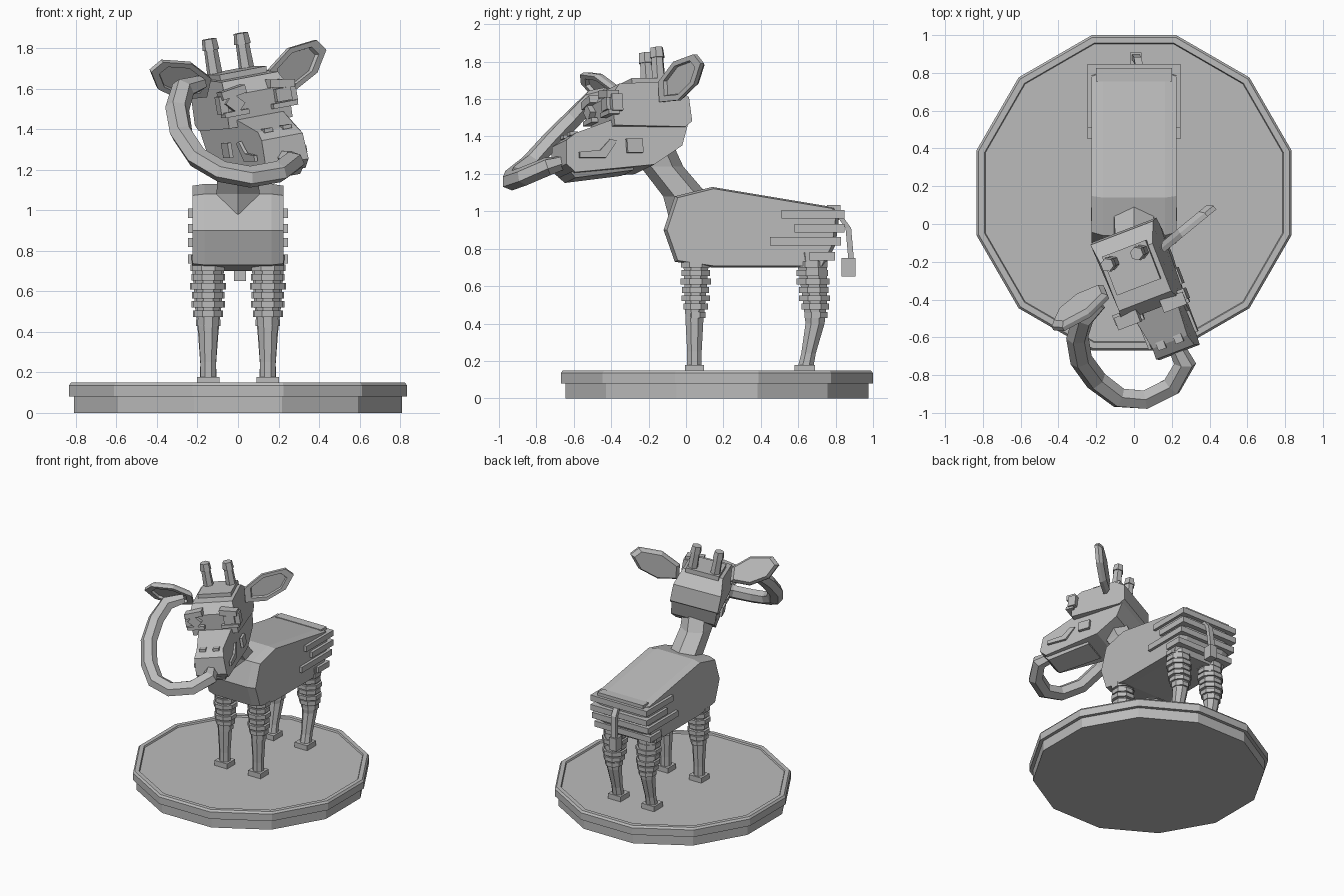
import bpy, bmesh
from math import cos, sin, pi, radians
from mathutils import Matrix, Vector

if "Cube" in bpy.data.objects:
    bpy.data.objects.remove(bpy.data.objects["Cube"])

grey = bpy.data.materials.new("stone_grey")
grey.use_nodes = True
grey.diffuse_color = (0.5, 0.5, 0.5, 1)
grey.node_tree.nodes["Principled BSDF"].inputs["Base Color"].default_value = (0.5, 0.5, 0.5, 1)

# Placement of the turned and tilted head
HEAD = (Matrix.Translation((0.02, -0.24, 1.52)) @ Matrix.Rotation(radians(21), 4, 'Z')
        @ Matrix.Rotation(radians(-10), 4, 'Y'))
WORLD = Matrix()


def skin(name, rings, matrix=WORLD):
    """Join equal-length rings of points into a capped solid."""
    bm = bmesh.new()
    loops = [[bm.verts.new(matrix @ Vector(p)) for p in r] for r in rings]
    n = len(loops[0])
    for a, b in zip(loops, loops[1:]):
        for i in range(n):
            bm.faces.new((a[i], a[(i + 1) % n], b[(i + 1) % n], b[i]))
    bm.faces.new(loops[0][::-1])
    bm.faces.new(loops[-1])
    bmesh.ops.recalc_face_normals(bm, faces=bm.faces)
    mesh = bpy.data.meshes.new(name)
    bm.to_mesh(mesh)
    bm.free()
    mesh.materials.append(grey)
    obj = bpy.data.objects.new(name, mesh)
    bpy.context.collection.objects.link(obj)
    return obj


def box(name, centre, size, matrix=WORLD, spin=0):
    x, y, z = (s / 2 for s in size)
    m = matrix @ Matrix.Translation(centre) @ Matrix.Rotation(radians(spin), 4, 'Y')
    return skin(name, [[(-x, -y, h), (x, -y, h), (x, y, h), (-x, y, h)] for h in (-z, z)], m)


def column(name, stages, sides=8, matrix=WORLD):
    """Stack of flat rings, each stage being x, y, z, radius."""
    step = 2 * pi / sides
    return skin(name, [[(x + r * cos((i + .5) * step), y + r * sin((i + .5) * step), z)
                        for i in range(sides)] for x, y, z, r in stages], matrix)


def slab(name, profile, widths, matrix=WORLD):
    """Side profile given a half width at every point."""
    return skin(name, [[(s * w, y, z) for (y, z), w in zip(profile, widths)]
                       for s in (-1, 1)], matrix)


# Twelve-sided plinth with a recessed top
column("plinth", [(0, .165, z, r) for z, r in (
    (0, .838), (.08, .838), (.08, .864), (.135, .864), (.15, .852), (.15, .82), (.138, .815))], 12)

# Barrel of the body with narrow chamfered flanks
trunk = [(-.12, .90), (-.06, 1.08), (.14, 1.13), (.80, 1.02), (.82, .98),
         (.80, .82), (.74, .70), (.14, .70), (-.06, .73)]
rings = []
for x, k in ((-.225, .96), (-.165, 1), (.165, 1), (.225, .96)):
    rings.append([(x, .35 + (y - .35) * k, .9 + (z - .9) * k) for y, z in trunk])
skin("body", rings)

# Raised stripes wrapping the rump
for z, start, back in ((.985, .51, .84), (.91, .58, .84), (.84, .45, .82), (.76, .66, .79)):
    for s in (-1, 1):
        box("rump_stripe_side", (s * .227, (start + back) / 2, z), (.04, back - start, .045))
    box("rump_stripe_back", (0, back - .02, z), (.494, .055, .045))
box("rump_stripe_top", (0, .79, 1.02), (.40, .07, .025))

# Tail and tuft
for a, b in (((.03, .80, 1.0), (.02, .865, .91)), ((.02, .865, .91), (.01, .88, .74))):
    skin("tail", [[(p[0] + dx, p[1] + dy, p[2]) for dx, dy in
                   ((-.02, -.012), (.02, -.012), (.02, .018), (-.02, .018))] for p in (a, b)])
box("tail_tuft", (.01, .87, .70), (.06, .075, .10))

# Legs with banded thighs and block hooves
for s in (-1, 1):
    x = s * .147
    column("front_leg", [(x, .045, .17, .042), (x, .045, .25, .042), (x, .045, .42, .052),
                         (x, .05, .55, .062), (x, .055, .76, .075)])
    box("front_hoof", (x, .045, .158), (.11, .10, .04))
    column("hind_leg", [(x, .64, .17, .045), (x, .655, .24, .042), (x, .69, .40, .055),
                        (x, .69, .52, .07), (x, .67, .78, .09)])
    box("hind_hoof", (x, .635, .158), (.11, .11, .04))
    for i in range(7):
        z = .445 + i * .045
        r = (.058, .072, .082, .078, .088, .082, .086)[i]
        column("front_leg_band", [(x, .052, z - .016, r), (x, .052, z + .016, r)])
        y = .695 - .004 * i
        column("hind_leg_band", [(x, y, z - .016, r + .008), (x, y, z + .016, r + .008)])

# Neck
column("neck", [(0, .03, .96, .12), (0, -.0, 1.08, .122), (.0, -.13, 1.24, .115),
                (.02, -.18, 1.36, .11)], 6)

# Skull, crown step and jaw
slab("skull", [(-.22, -.09), (-.23, .07), (-.17, .14), (.10, .15), (.21, .06), (.22, -.07), (.18, -.10)],
     [.17, .17, .15, .15, .18, .18, .18], HEAD)
box("crown", (0, .02, .155), (.25, .22, .035), HEAD)
slab("jaw", [(.20, -.08), (.16, -.20), (.0, -.30), (-.44, -.335), (-.49, -.29), (-.48, -.16),
             (-.42, -.12), (-.18, -.04)],
     [.17, .165, .15, .11, .115, .11, .10, .13], HEAD)
slab("lower_lip", [(-.10, -.29), (-.10, -.32), (-.43, -.36), (-.46, -.33)], [.11, .09, .08, .09], HEAD)

# Paired face parts
for s in (-1, 1):
    box("brow", (s * .13, -.23, .085), (.13, .07, .04), HEAD, s * 8)
    box("eye", (s * .13, -.235, .03), (.08, .05, .065), HEAD, 45 if s < 0 else 0)
    box("eyelid", (s * .13, -.23, -.02), (.13, .06, .025), HEAD)
    box("eye_corner", (s * .185, -.21, .03), (.04, .06, .09), HEAD)
    box("nostril", (s * .05, -.42, -.118), (.045, .045, .02), HEAD)
    box("cheek_patch", (s * .158, -.11, -.20), (.02, .09, .075), HEAD)
    slab("muzzle_patch", [(-.20, -.17), (-.24, -.16), (-.30, -.22), (-.42, -.23), (-.42, -.26),
                          (-.27, -.26)], [.008] * 6, HEAD @ Matrix.Translation((s * .133, 0, 0)))
    h = s * .085
    column("horn", [(h, .08, .12, .040), (h, .08, .29, .034), (h, .08, .29, .042),
                    (h, .08, .345, .036)], 6, HEAD)


# Ears: leaf outline with a recessed inner face
def ear(name, base, tip, up):
    base, tip = Vector(base), Vector(tip)
    along = (tip - base).normalized()
    up = Vector(up)
    up = (up - along * up.dot(along)).normalized()
    out = up.cross(along)
    if out.y > 0:
        out = -out
    size = (tip - base).length
    leaf = [(0, -.04), (.35, -.10), (.75, -.085), (1, -.01), (.92, .06), (.5, .10), (.1, .06)]

    def ring(k, depth):
        return [base + along * size * (.5 + (u - .5) * k) + up * v * k + out * depth
                for u, v in leaf]
    skin(name, [ring(.85, -.03), ring(1, -.005), ring(1, .02), ring(.74, .02), ring(.70, .0)])


ear("left_ear", (.14, -.14, 1.62), (.42, .09, 1.80), (0, 0, 1))
ear("right_ear", (-.14, -.34, 1.60), (-.43, -.55, 1.70), (.1, -.5, .8))

# Long tongue curling round to the side of the face
path = [(.21, -.62, 1.27), (.27, -.74, 1.24), (.20, -.86, 1.19), (.06, -.93, 1.165),
        (-.08, -.92, 1.19), (-.20, -.83, 1.26), (-.28, -.72, 1.38), (-.30, -.60, 1.50),
        (-.27, -.50, 1.60), (-.18, -.42, 1.63)]
pts = [Vector(p) for p in path]
centre = sum(pts, Vector()) / len(pts)
axis = (pts[6] - pts[3]).cross(pts[1] - pts[3]).normalized()
rings = []
for i, p in enumerate(pts):
    t = (pts[min(i + 1, len(pts) - 1)] - pts[max(i - 1, 0)]).normalized()
    flat = (axis - t * axis.dot(t)).normalized()
    side = t.cross(flat)
    w = .04 if i in (0, len(pts) - 1) else .06
    rings.append([p + side * w * cos(a * pi / 3) + flat * w * .85 * sin(a * pi / 3)
                  for a in range(6)])
skin("tongue", rings)
